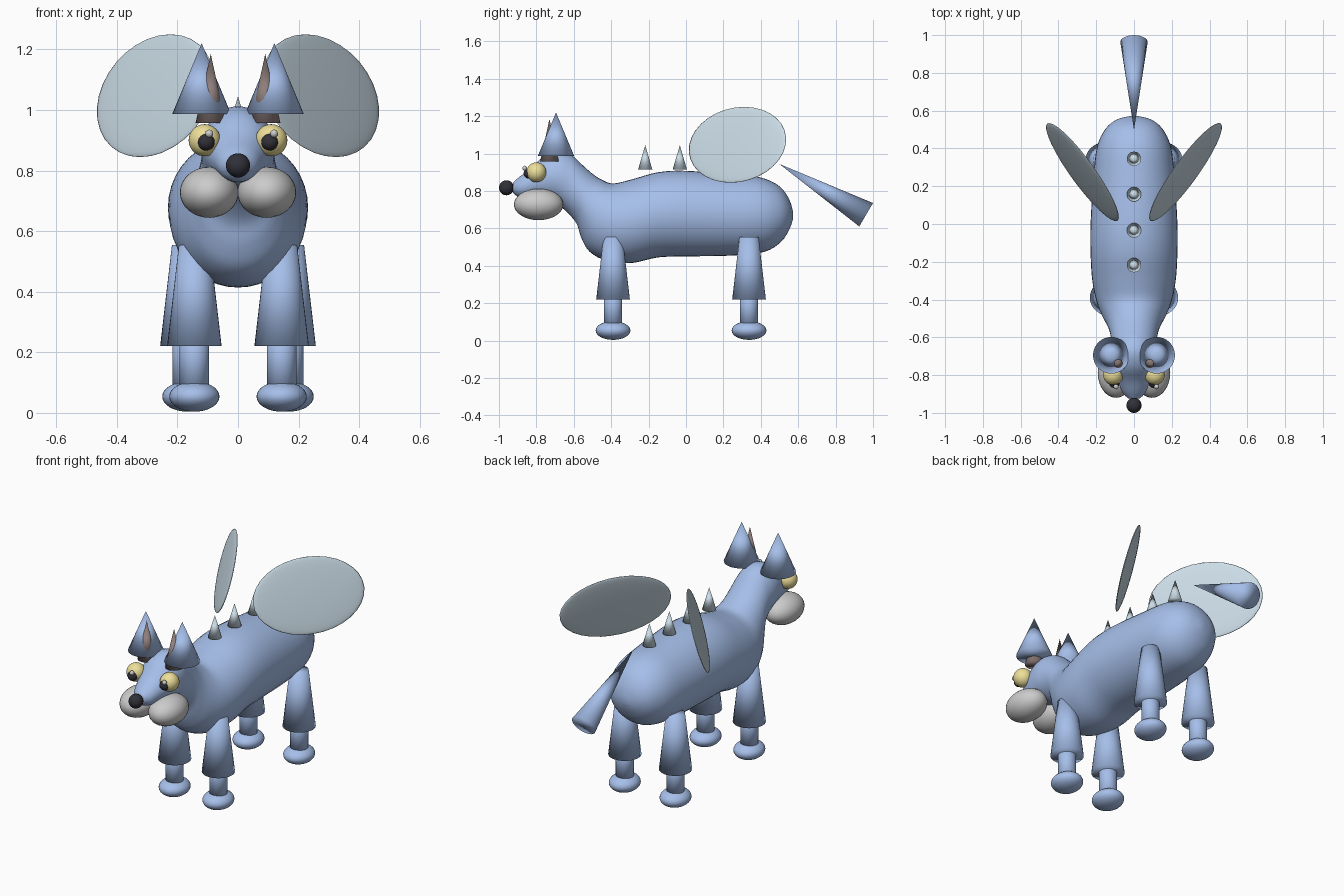
import bpy, bmesh, math
from mathutils import Vector, Matrix

if "Cube" in bpy.data.objects:
    bpy.data.objects.remove(bpy.data.objects["Cube"])


def material(name, rgb):
    m = bpy.data.materials.new(name)
    m.diffuse_color = (*rgb, 1)
    m.use_nodes = True
    m.node_tree.nodes["Principled BSDF"].inputs["Base Color"].default_value = m.diffuse_color
    return m


BLUE = material("blue", (0.38, 0.52, 0.82))
PALE = material("pale_blue", (0.60, 0.72, 0.80))
YELLOW = material("yellow", (0.85, 0.74, 0.32))
BLACK = material("black", (0.03, 0.03, 0.04))
BROWN = material("brown", (0.27, 0.21, 0.20))


def finish(name, bm, mat):
    bmesh.ops.recalc_face_normals(bm, faces=bm.faces)
    for f in bm.faces:
        f.smooth = True
    me = bpy.data.meshes.new(name)
    bm.to_mesh(me)
    bm.free()
    if mat:
        me.materials.append(mat)
    ob = bpy.data.objects.new(name, me)
    bpy.context.collection.objects.link(ob)
    return ob


def ellipsoid(name, loc, radii, mat=None, rot=Matrix()):
    bm = bmesh.new()
    bmesh.ops.create_uvsphere(bm, u_segments=32, v_segments=16, radius=1)
    bm.transform(Matrix.Translation(loc) @ rot @ Matrix.Diagonal((*radii, 1)))
    return finish(name, bm, mat)


def cone(name, base, tip, r_base, r_tip=0, mat=BLUE):
    base, tip = Vector(base), Vector(tip)
    axis = tip - base
    bm = bmesh.new()
    bmesh.ops.create_cone(bm, cap_ends=True, segments=32, radius1=r_base,
                          radius2=r_tip, depth=axis.length)
    rot = axis.to_track_quat('Z', 'Y').to_matrix().to_4x4()
    bm.transform(Matrix.Translation((base + tip) / 2) @ rot)
    bmesh.ops.remove_doubles(bm, verts=bm.verts, dist=1e-5)
    return finish(name, bm, mat)


def catmull(a, b, c, d, t):
    return [0.5 * (2 * q + (r - p) * t + (2 * p - 5 * q + 4 * r - s) * t * t
                   + (3 * q - p - 3 * r + s) * t ** 3) for p, q, r, s in zip(a, b, c, d)]


# Body, neck and head: oval sections (top y, top z, bottom y, bottom z, half width)
SECTIONS = [
    (0.572, 0.69, 0.572, 0.65, 0.02),
    (0.552, 0.755, 0.555, 0.60, 0.09),
    (0.50, 0.825, 0.51, 0.53, 0.15),
    (0.40, 0.872, 0.42, 0.475, 0.195),
    (0.25, 0.888, 0.25, 0.455, 0.215),
    (0.0, 0.908, 0.0, 0.45, 0.23),
    (-0.15, 0.90, -0.15, 0.445, 0.23),
    (-0.29, 0.862, -0.29, 0.415, 0.222),
    (-0.39, 0.84, -0.42, 0.425, 0.20),
    (-0.45, 0.86, -0.515, 0.475, 0.17),
    (-0.50, 0.892, -0.56, 0.55, 0.145),
    (-0.56, 0.945, -0.585, 0.625, 0.128),
    (-0.61, 0.99, -0.64, 0.69, 0.12),
    (-0.68, 1.012, -0.70, 0.735, 0.12),
    (-0.76, 0.985, -0.77, 0.75, 0.108),
    (-0.83, 0.92, -0.83, 0.76, 0.085),
    (-0.89, 0.876, -0.89, 0.765, 0.062),
    (-0.925, 0.845, -0.925, 0.79, 0.03),
]
N = 40
pts = [SECTIONS[0]] + SECTIONS + [SECTIONS[-1]]
rows = [catmull(*pts[i:i + 4], k / 4) for i in range(len(SECTIONS) - 1) for k in range(4)]
rows.append(SECTIONS[-1])
bm = bmesh.new()
rings = []
for yt, zt, yb, zb, w in rows:
    mid = Vector((0, (yt + yb) / 2, (zt + zb) / 2))
    up = Vector((0, (yt - yb) / 2, (zt - zb) / 2))
    rings.append([bm.verts.new(mid + up * math.cos(a) + Vector((w * math.sin(a), 0, 0)))
                  for a in (2 * math.pi * j / N for j in range(N))])
for a, b in zip(rings, rings[1:]):
    for j in range(N):
        k = (j + 1) % N
        bm.faces.new((a[j], a[k], b[k], b[j]))
bm.faces.new(rings[0])
bm.faces.new(rings[-1])
finish("body", bm, BLUE)

for side, s in (("left", -1), ("right", 1)):
    # Legs
    for end, x, y in (("front", 0.144, -0.39), ("rear", 0.167, 0.337)):
        x *= s
        cone(f"{end}_{side}_thigh", (x, y, 0.22), (x, y, 0.555), 0.09, 0.051)
        cone(f"{end}_{side}_shin", (x, y, 0.06), (x, y, 0.30), 0.049, 0.049)
        ellipsoid(f"{end}_{side}_foot", (x, y, 0.054), (0.083, 0.093, 0.05), BLUE)
    # Ears
    cone(f"{side}_ear", (0.12 * s, -0.695, 0.987), (0.12 * s, -0.695, 1.22), 0.097)
    cone(f"{side}_inner_ear", (0.09 * s, -0.73, 0.957), (0.09 * s, -0.73, 1.185), 0.05, mat=BROWN)
    # Eyes
    ellipsoid(f"{side}_eye", (0.11 * s, -0.80, 0.90), (0.053,) * 3, YELLOW)
    ellipsoid(f"{side}_pupil", (0.105 * s, -0.84, 0.894), (0.028,) * 3, BLACK)
    ellipsoid(f"{side}_eye_glint", (0.107 * s + 0.012, -0.862, 0.922), (0.013,) * 3)
    # Muzzle cheeks
    ellipsoid(f"{side}_cheek", (0.095 * s, -0.788, 0.728), (0.097, 0.132, 0.084))
    # Wings: thin discs swept back and leaning inwards
    u = Vector((0.586 * s, 0.81, 0)).normalized()
    n = Vector((-u.y * s, u.x * s, 0))
    lean = math.radians(17)
    w = Vector((0, 0, math.cos(lean))) + n * math.sin(lean)
    rot = Matrix((u, w.cross(u), w)).transposed().to_4x4()
    ellipsoid(f"{side}_wing", (0.273 * s, 0.275, 1.047), (0.318, 0.014, 0.212), PALE, rot)

# Nose
ellipsoid("nose", (0, -0.96, 0.817), (0.04,) * 3, BLACK)

# Back spikes
for i, y in enumerate((-0.218, -0.033, 0.157, 0.345)):
    cone(f"back_spike_{i + 1}", (0, y, 0.915), (0, y, 1.045), 0.038, mat=PALE)

# Tail widening to a flat end
cone("tail", (0, 0.963, 0.673), (0, 0.498, 0.945), 0.0725)
